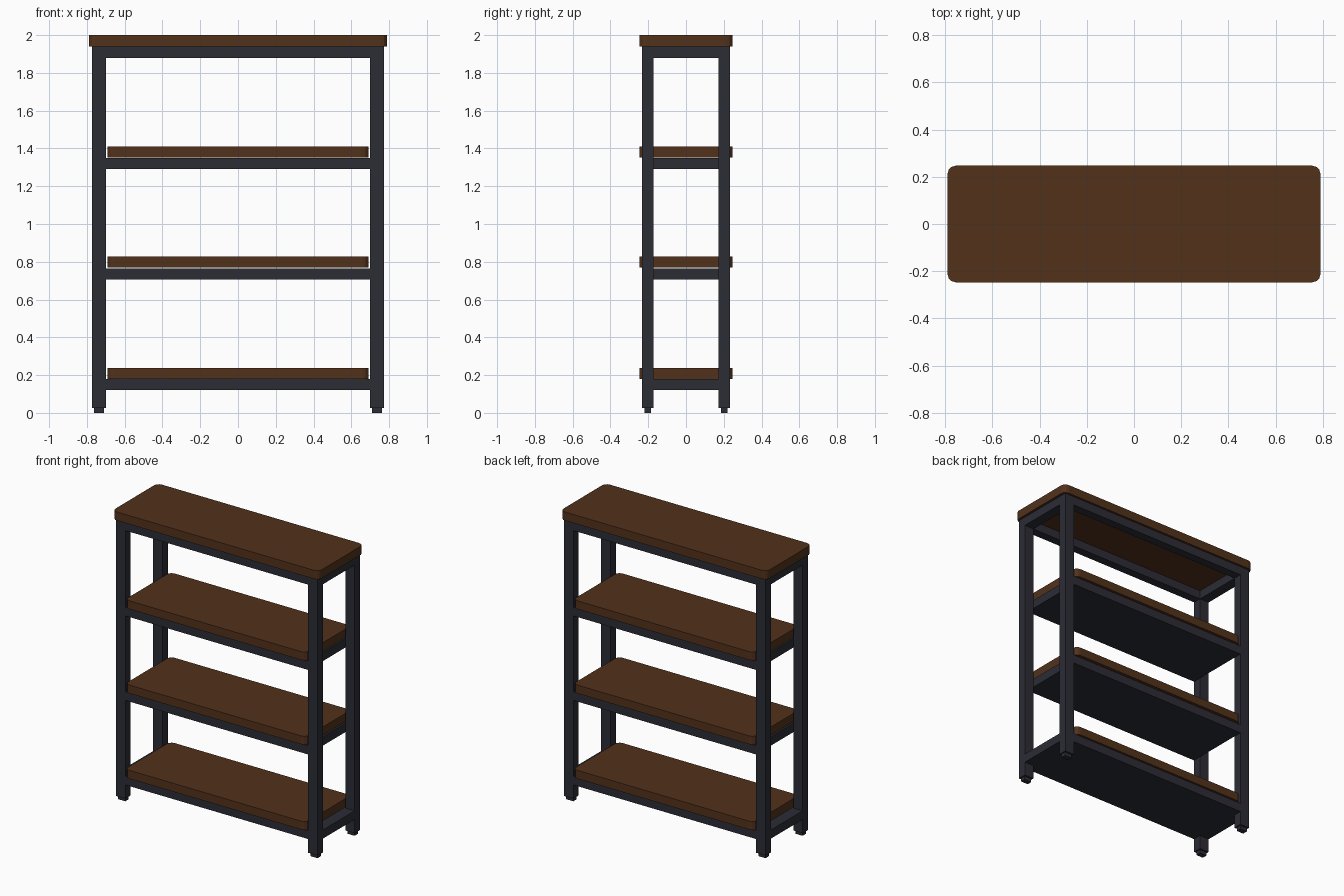
import bpy, bmesh

if "Cube" in bpy.data.objects:
    bpy.data.objects.remove(bpy.data.objects["Cube"])


def material(name, color):
    m = bpy.data.materials.new(name)
    m.diffuse_color = (*color, 1)
    m.use_nodes = True
    m.node_tree.nodes["Principled BSDF"].inputs["Base Color"].default_value = m.diffuse_color
    return m


WOOD = material("dark_wood", (0.085, 0.031, 0.011))
METAL = material("dark_metal", (0.025, 0.026, 0.036))


def box(name, x, y, z, mat, corner=0.0):
    """Box from (min, max) ranges; corner rounds the vertical edges."""
    bm = bmesh.new()
    bmesh.ops.create_cube(bm, size=1)
    for v in bm.verts:
        for i, (lo, hi) in enumerate((x, y, z)):
            v.co[i] = lo if v.co[i] < 0 else hi
    if corner:
        upright = [e for e in bm.edges
                   if abs(e.verts[0].co.z - e.verts[1].co.z) > 1e-4]
        bmesh.ops.bevel(bm, geom=upright, offset=corner, segments=3,
                        profile=0.5, affect='EDGES')
    mesh = bpy.data.meshes.new(name)
    bm.to_mesh(mesh)
    bm.free()
    mesh.materials.append(mat)
    obj = bpy.data.objects.new(name, mesh)
    bpy.context.collection.objects.link(obj)
    return obj


def span(sign, lo, hi):
    return tuple(sorted((sign * lo, sign * hi)))


# Legs with small feet
for sx, side in ((-1, "left"), (1, "right")):
    for sy, end in ((-1, "front"), (1, "back")):
        box(f"{end}_{side}_leg", span(sx, 0.70, 0.772), span(sy, 0.173, 0.232),
            (0.025, 1.94), METAL)
        box(f"{end}_{side}_foot", span(sx, 0.709, 0.763), span(sy, 0.185, 0.22),
            (0, 0.025), METAL)

# Wooden top
box("top_board", (-0.79, 0.79), (-0.247, 0.247), (1.94, 2.0), WOOD, 0.035)

# Open frame under the top
for s, end in ((-1, "front"), (1, "back")):
    box(f"top_{end}_rail", (-0.70, 0.70), span(s, 0.173, 0.232), (1.88, 1.94), METAL)
for s, side in ((-1, "left"), (1, "right")):
    box(f"top_{side}_rail", span(s, 0.70, 0.772), (-0.173, 0.173), (1.88, 1.94), METAL)
    box(f"bottom_{side}_rail", span(s, 0.70, 0.772), (-0.173, 0.173), (0.12, 0.18), METAL)

# Shelves, each a board on a metal support
for name, support_z, board_z in (("lower", 0.12, 0.18), ("middle", 0.705, 0.77),
                                 ("upper", 1.29, 1.353)):
    box(f"{name}_shelf_support", (-0.70, 0.70), (-0.232, 0.232),
        (support_z, support_z + 0.06), METAL)
    box(f"{name}_shelf_board", (-0.692, 0.692), (-0.247, 0.247),
        (board_z, board_z + 0.058), WOOD, 0.035)
